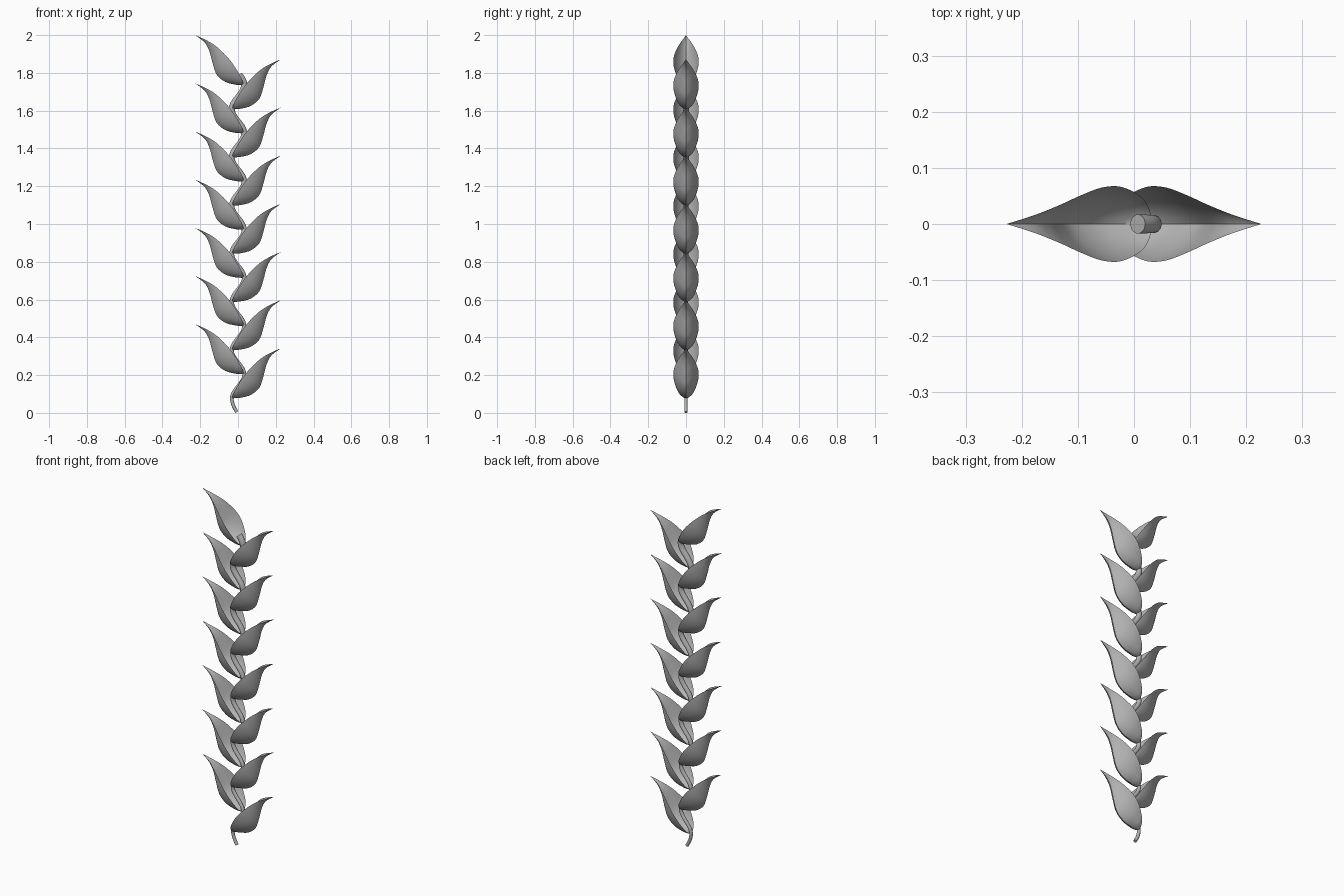
import bpy, bmesh, math
from mathutils import Vector

if "Cube" in bpy.data.objects:
    bpy.data.objects.remove(bpy.data.objects["Cube"])

NODES = 14          # bracts, alternating right and left
Z0, STEP = 0.077, 0.1275
AMP = 0.033         # sideways swing of the zigzag stem

grey = bpy.data.materials.new("plain grey")
grey.diffuse_color = (0.45, 0.45, 0.45, 1)
grey.use_nodes = True
grey.node_tree.nodes["Principled BSDF"].inputs["Base Color"].default_value = grey.diffuse_color

# Bract profile stations: keel (out, up), rim (out, up), half width
STATIONS = [
    (0.000, 0.000, 0.000, 0.000, 0.000),
    (0.020, 0.001, 0.006, 0.018, 0.027),
    (0.050, 0.004, 0.021, 0.050, 0.049),
    (0.100, 0.018, 0.055, 0.105, 0.066),
    (0.145, 0.055, 0.090, 0.150, 0.065),
    (0.167, 0.115, 0.130, 0.190, 0.050),
    (0.183, 0.175, 0.165, 0.218, 0.034),
    (0.208, 0.225, 0.210, 0.243, 0.016),
    (0.260, 0.265, 0.260, 0.265, 0.000),
]


def spline(t):
    """Catmull-Rom through the stations, t from 0 to 1."""
    n = len(STATIONS) - 1
    i = min(int(t * n), n - 1)
    f = t * n - i
    a, b, c, d = (STATIONS[max(0, min(n, i + k))] for k in (-1, 0, 1, 2))
    return [0.5 * (2 * q + (r - p) * f + (2 * p - 5 * q + 4 * r - s) * f * f
                   + (3 * q - p - 3 * r + s) * f ** 3)
            for p, q, r, s in zip(a, b, c, d)]


def make_bract(name, side, base):
    """Boat-shaped bract with a creased keel, opening towards side (+1 or -1)."""
    rows, half = 32, 8
    bm = bmesh.new()
    grid = []
    for i in range(rows + 1):
        t = i / rows
        ku, kv, ru, rv, w = spline(t)
        crease = 0.3 + 0.4 * t
        row = []
        for j in range(-half, half + 1):
            s = abs(j) / half
            rise = (1 - crease) * (1 - math.cos(s * math.pi / 2)) + crease * s
            y = w * ((1 - crease) * math.sin(s * math.pi / 2) + crease * s)
            u, v = ku + (ru - ku) * rise, kv + (rv - kv) * rise
            row.append(bm.verts.new((base.x + side * u,
                                     math.copysign(y, j), base.z + v)))
        grid.append(row)
    for a, b in zip(grid, grid[1:]):
        for j in range(2 * half):
            quad = (a[j], a[j + 1], b[j + 1], b[j])
            bm.faces.new(quad if side < 0 else quad[::-1])
    bmesh.ops.remove_doubles(bm, verts=bm.verts, dist=1e-5)
    mesh = bpy.data.meshes.new(name)
    bm.to_mesh(mesh)
    bm.free()
    finish(bpy.data.objects.new(name, mesh))


def finish(ob):
    ob.data.materials.append(grey)
    bpy.context.collection.objects.link(ob)
    bpy.ops.object.select_all(action='DESELECT')
    ob.select_set(True)
    bpy.context.view_layer.objects.active = ob
    bpy.ops.object.shade_smooth_by_angle(angle=math.radians(35))


# Bracts up the stem
for k in range(NODES):
    side = 1 if k % 2 == 0 else -1
    make_bract(("right" if side > 0 else "left") + f"_bract_{k // 2 + 1}",
               side, Vector((-side * AMP, 0, Z0 + k * STEP)))

# Zigzag stem: tube swept along a wave, thicker towards the top
bm = bmesh.new()
top, count, sides = 1.79, 170, 14
rings = []


def stem_x(z):
    return -AMP * math.cos(math.pi * (z - Z0) / STEP) - 0.015 * max(0, 1 - z / 0.06)


for i in range(count + 1):
    z = 0.004 + (top - 0.004) * i / count
    r = 0.009 + 0.008 * i / count
    slope = (stem_x(z + 1e-3) - stem_x(z - 1e-3)) / 2e-3
    across = Vector((1, 0, -slope)).normalized()
    rings.append([bm.verts.new(Vector((stem_x(z), 0, z))
                  + across * r * math.cos(a) + Vector((0, r * math.sin(a), 0)))
                  for a in (2 * math.pi * j / sides for j in range(sides))])
for a, b in zip(rings, rings[1:]):
    for j in range(sides):
        k = (j + 1) % sides
        bm.faces.new((a[j], a[k], b[k], b[j]))
bm.faces.new(rings[0][::-1])
bm.faces.new(rings[-1])
mesh = bpy.data.meshes.new("stem")
bm.to_mesh(mesh)
bm.free()
finish(bpy.data.objects.new("stem", mesh))
